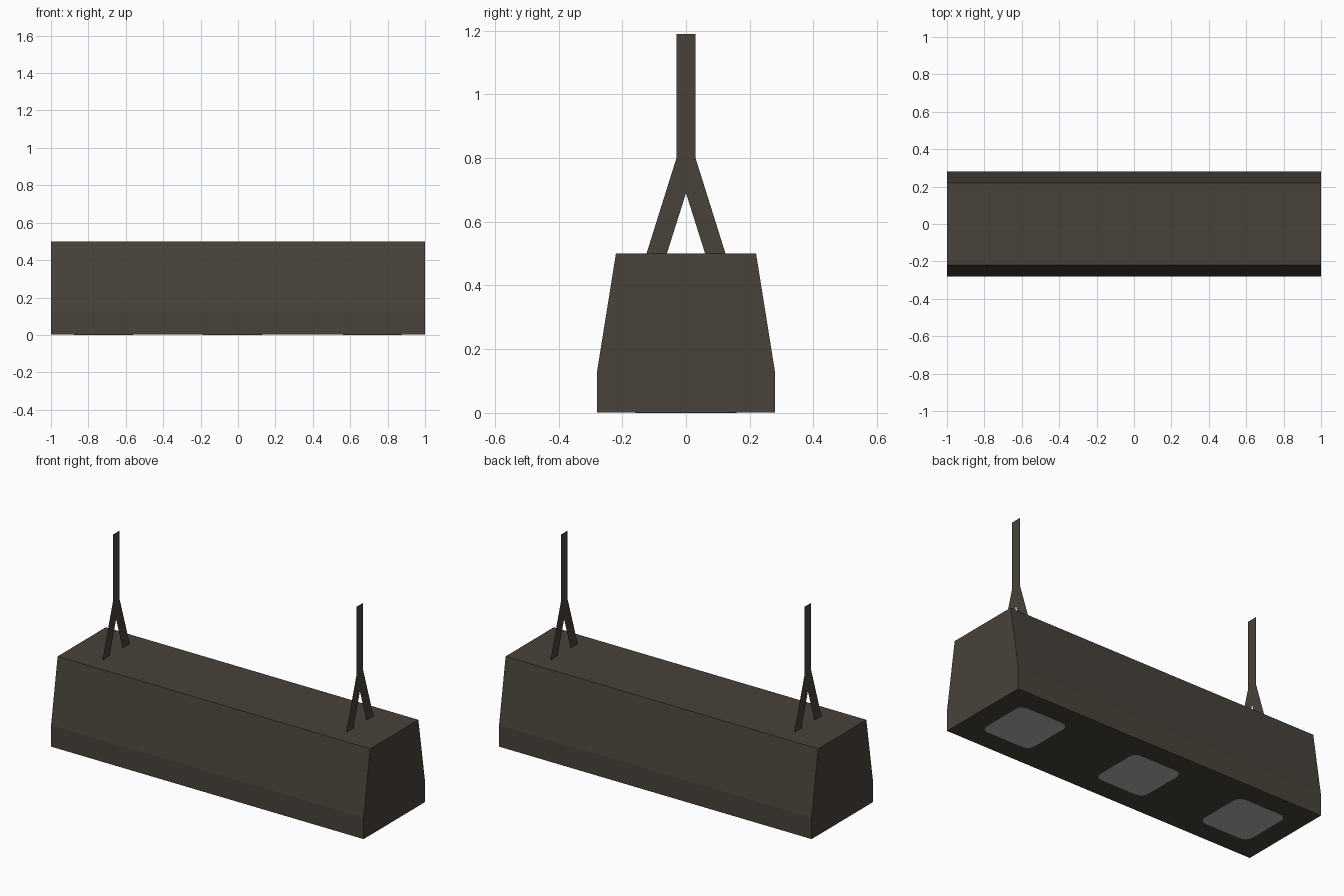
import bpy, math

if "Cube" in bpy.data.objects:
    bpy.data.objects.remove(bpy.data.objects["Cube"])


def material(name, rgb):
    m = bpy.data.materials.new(name)
    m.diffuse_color = (*rgb, 1)
    m.use_nodes = True
    m.node_tree.nodes["Principled BSDF"].inputs["Base Color"].default_value = m.diffuse_color
    return m


BROWN = material("dark_bronze", (0.065, 0.054, 0.042))
GLASS = material("pale_lens", (0.42, 0.46, 0.45))


def add_mesh(name, verts, faces, mat):
    me = bpy.data.meshes.new(name)
    me.from_pydata(verts, [], faces)
    me.materials.append(mat)
    ob = bpy.data.objects.new(name, me)
    bpy.context.collection.objects.link(ob)
    return ob


def prism(name, bottom, top, mat):
    """Solid between two matching outlines."""
    n = len(bottom)
    faces = [tuple(reversed(range(n))), tuple(range(n, 2 * n))]
    faces += [(i, (i + 1) % n, (i + 1) % n + n, i + n) for i in range(n)]
    return add_mesh(name, bottom + top, faces, mat)


# Housing: tapered cross-section extruded along x
half = [(0.28, 0.001), (0.28, 0.125), (0.22, 0.5)]
section = half + [(-y, z) for y, z in reversed(half)]
prism("housing", [(-1, y, z) for y, z in section],
      [(1, y, z) for y, z in section], BROWN)

# Hangers: flat forked straps in the yz plane, as two mirrored halves
strap = [(0, 1.19), (0, 0.69), (0.06, 0.5), (0.124, 0.5), (0.03, 0.8), (0.03, 1.19)]
for name, x in (("left_hanger", -0.78), ("right_hanger", 0.78)):
    verts = [(x, y, z) for y, z in strap] + [(x, -y, z) for y, z in strap]
    quads = [(0, 1, 4, 5), (1, 2, 3, 4)]
    mirrored = [tuple(i + 6 for i in reversed(q)) for q in quads]
    add_mesh(name, verts, quads + mirrored, BROWN)


# Lenses: thin rounded squares on the underside
def rounded_square(cx, z, side=0.316, r=0.045, steps=4):
    c = side / 2 - r
    pts = []
    for k in range(4):
        mid = math.pi / 4 + k * math.pi / 2
        ox, oy = math.copysign(c, math.cos(mid)), math.copysign(c, math.sin(mid))
        for i in range(steps + 1):
            a = (k + i / steps) * math.pi / 2
            pts.append((cx + ox + r * math.cos(a), oy + r * math.sin(a), z))
    return pts


for name, x in (("left_lens", -0.72), ("middle_lens", -0.03), ("right_lens", 0.72)):
    prism(name, rounded_square(x, 0.0), rounded_square(x, 0.003), GLASS)
